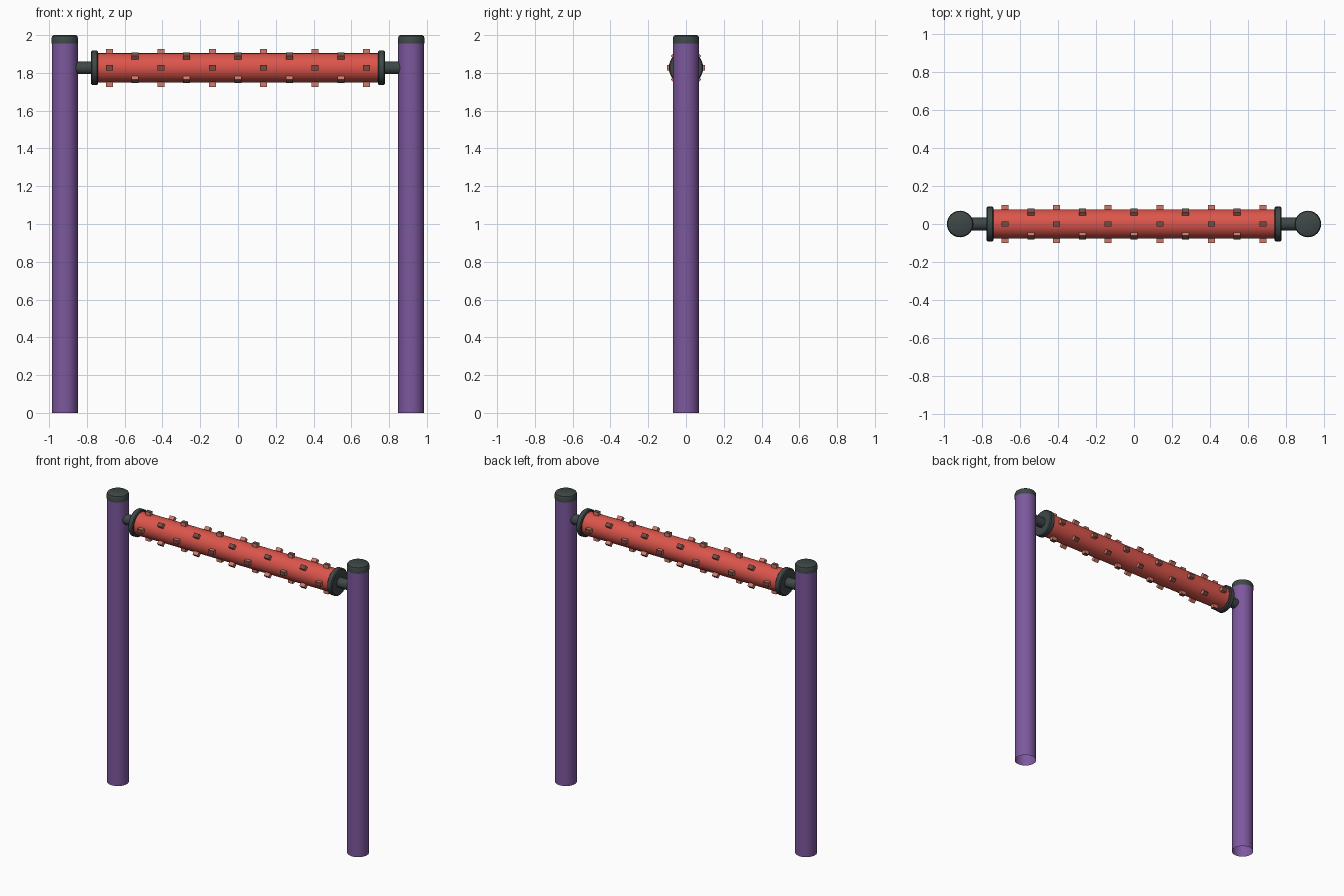
import bpy, bmesh, math
from mathutils import Matrix, Vector

if "Cube" in bpy.data.objects:
    bpy.data.objects.remove(bpy.data.objects["Cube"])

POST_X, AXIS_Z = 0.917, 1.827


def material(name, *srgb):
    m = bpy.data.materials.new(name)
    lin = [c / 12.92 if c <= 0.04045 else ((c + 0.055) / 1.055) ** 2.4 for c in srgb]
    m.diffuse_color = (*lin, 1)
    m.use_nodes = True
    m.node_tree.nodes["Principled BSDF"].inputs["Base Color"].default_value = m.diffuse_color
    return m


purple = material("purple", 0.49, 0.345, 0.62)
red = material("red", 0.86, 0.335, 0.295)
charcoal = material("charcoal", 0.245, 0.28, 0.28)
salmon = material("salmon", 0.82, 0.48, 0.42)
brown = material("dark brown", 0.46, 0.30, 0.27)


def finish(name, bm, mats, smooth=True):
    me = bpy.data.meshes.new(name)
    bm.to_mesh(me)
    bm.free()
    ob = bpy.data.objects.new(name, me)
    bpy.context.collection.objects.link(ob)
    for m in mats:
        me.materials.append(m)
    if smooth:
        bpy.ops.object.select_all(action='DESELECT')
        ob.select_set(True)
        bpy.context.view_layer.objects.active = ob
        bpy.ops.object.shade_smooth_by_angle(angle=math.radians(35))
    return ob


def lathe(name, profile, mat, matrix, n=32):
    """Revolve (radius, height) points about local z; radius 0 closes the end."""
    bm = bmesh.new()
    rings = []
    for r, h in profile:
        if r == 0:
            rings.append([bm.verts.new((0, 0, h))] * n)
        else:
            rings.append([bm.verts.new((r * math.cos(2 * math.pi * i / n),
                                        r * math.sin(2 * math.pi * i / n), h)) for i in range(n)])
    for a, b in zip(rings, rings[1:]):
        for i in range(n):
            j = (i + 1) % n
            bm.faces.new(dict.fromkeys((a[i], a[j], b[j], b[i])))
    bmesh.ops.transform(bm, matrix=matrix, verts=bm.verts)
    return finish(name, bm, [mat])


# Posts with caps, axle stubs and roller flanges on both sides
for side, s in (("left", -1), ("right", 1)):
    at_post = Matrix.Translation((s * POST_X, 0, 0))
    along_x = Matrix.Translation((0, 0, AXIS_Z)) @ Matrix.Rotation(s * math.pi / 2, 4, 'Y')
    lathe(side + "_post", [(0.069, 0), (0.069, 1.957)], purple, at_post)
    lathe(side + "_post_cap", [(0.07, 1.955), (0.07, 1.985), (0.066, 1.995), (0.058, 2.0), (0, 2.0)],
          charcoal, at_post)
    lathe(side + "_axle", [(0.034, 0.76), (0.034, 0.875)], charcoal, along_x, 24)
    lathe(side + "_flange", [(0, 0.741), (0.085, 0.741), (0.091, 0.746), (0.091, 0.772),
                             (0.085, 0.778), (0, 0.778)], charcoal, along_x)

# Roller drum
lathe("roller", [(0.077, -0.745), (0.077, 0.745)], red,
      Matrix.Translation((0, 0, AXIS_Z)) @ Matrix.Rotation(math.pi / 2, 4, 'Y'))

# Grip pegs: eight rows, alternate rows staggered by half a step
bm = bmesh.new()
for row in range(8):
    turn = Matrix.Rotation(row * math.pi / 4, 4, 'X')
    out = turn @ Vector((0, 0, 1))
    count = 5 if row % 2 else 6
    for k in range(count):
        x = (k - (count - 1) / 2) * 0.272
        m = (Matrix.Translation((x, 0, AXIS_Z)) @ turn @ Matrix.Translation((0, 0, 0.0855))
             @ Matrix.Diagonal((0.037, 0.027, 0.03, 1)))
        bmesh.ops.create_cube(bm, size=1, matrix=m)
bm.normal_update()
for f in bm.faces:
    # the face turned away from the axis is the darker peg end
    c = f.calc_center_median()
    radial = Vector((0, c.y, c.z - AXIS_Z))
    if f.normal.dot(radial.normalized()) > 0.9 and radial.length > 0.09:
        f.material_index = 1
finish("grip_pegs", bm, [salmon, brown], smooth=False)
